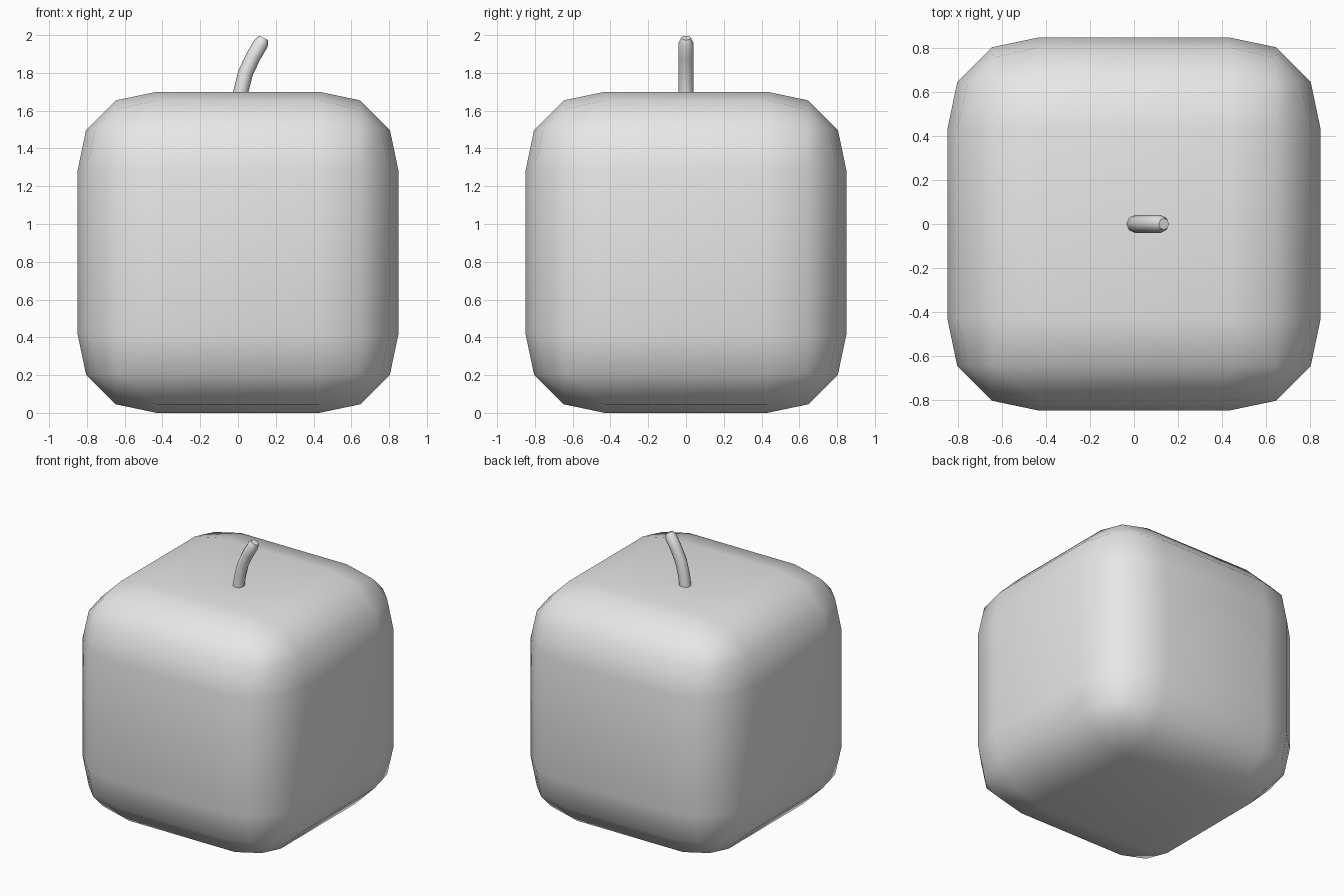
import bpy
import bmesh

default = bpy.data.objects.get("Cube")
if default:
    bpy.data.objects.remove(default, do_unlink=True)

HALF = 0.85       # half the body width
ROUND = 0.42      # edge rounding
DIMPLE = 0.07     # depth of the hollow around the stem

grey = bpy.data.materials.new("plain_grey")
grey.use_nodes = True
colour = (0.8, 0.8, 0.8, 1)
grey.diffuse_color = colour
grey.node_tree.nodes["Principled BSDF"].inputs["Base Color"].default_value = colour


def finish(obj):
    obj.data.materials.clear()
    obj.data.materials.append(grey)
    bpy.ops.object.select_all(action="DESELECT")
    obj.select_set(True)
    bpy.context.view_layer.objects.active = obj
    bpy.ops.object.shade_smooth()


# Body: rounded cube with a shallow four-sided hollow in the top
bm = bmesh.new()
bmesh.ops.create_cube(bm, size=2 * HALF)
bmesh.ops.bevel(bm, geom=bm.edges[:], offset=ROUND, offset_type="OFFSET",
                segments=3, profile=0.54, affect="EDGES")
bmesh.ops.translate(bm, verts=bm.verts, vec=(0, 0, HALF))
top = max(bm.faces, key=lambda f: f.calc_center_median().z)
centre = bmesh.ops.poke(bm, faces=[top])["verts"][0]
centre.co.z -= DIMPLE
mesh = bpy.data.meshes.new("body")
bm.to_mesh(mesh)
bm.free()
body = bpy.data.objects.new("body", mesh)
bpy.context.collection.objects.link(body)
finish(body)

# Stem: bent tube, narrowed at the tip
path = [(0.0, 1.58, 1), (0.015, 1.70, 1), (0.04, 1.80, 1),
        (0.08, 1.885, 1), (0.122, 1.957, 1), (0.136, 1.985, 0.65)]
curve = bpy.data.curves.new("stem", "CURVE")
curve.dimensions = "3D"
curve.bevel_depth = 0.04
curve.bevel_resolution = 2
curve.use_fill_caps = True
spline = curve.splines.new("POLY")
spline.points.add(len(path) - 1)
for point, (x, z, radius) in zip(spline.points, path):
    point.co = (x, 0, z, 1)
    point.radius = radius
stem = bpy.data.objects.new("stem", curve)
bpy.context.collection.objects.link(stem)
bpy.ops.object.select_all(action="DESELECT")
stem.select_set(True)
bpy.context.view_layer.objects.active = stem
bpy.ops.object.convert(target="MESH")
finish(bpy.context.view_layer.objects.active)
